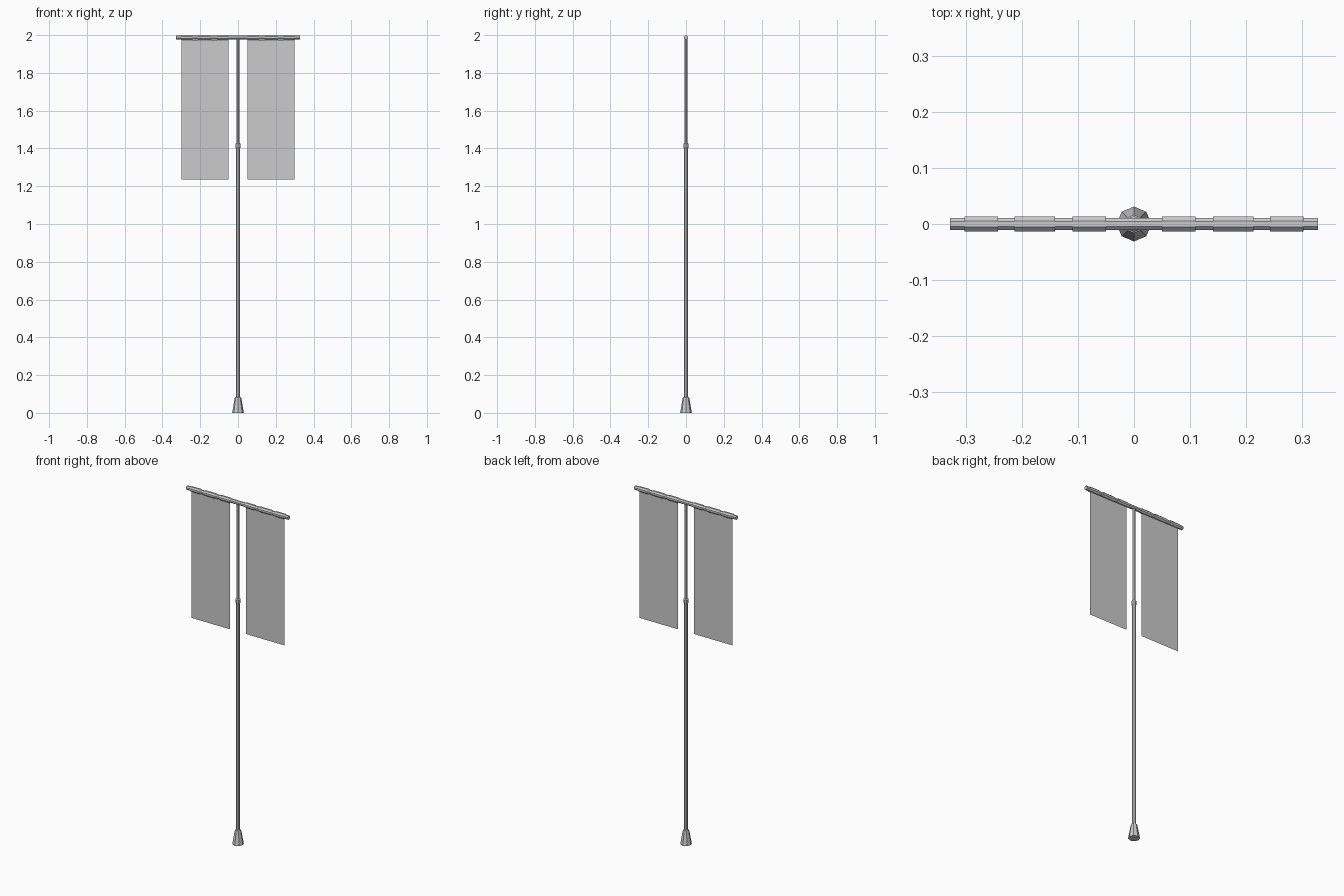
import bpy, bmesh, math
from mathutils import Matrix

if "Cube" in bpy.data.objects:
    bpy.data.objects.remove(bpy.data.objects["Cube"])

SIDES = 8
BAR_Z = 1.9865


def finish(bm, name):
    mesh = bpy.data.meshes.new(name)
    bm.to_mesh(mesh)
    bm.free()
    obj = bpy.data.objects.new(name, mesh)
    bpy.context.collection.objects.link(obj)
    return obj


def lathe(name, profile, phase=0.0, capped=True):
    """Flat-sided solid of revolution around z from (radius, height) pairs."""
    bm = bmesh.new()
    rings = []
    for r, z in profile:
        angles = [phase + 2 * math.pi * i / SIDES for i in range(SIDES)]
        rings.append([bm.verts.new((r * math.cos(a), r * math.sin(a), z)) for a in angles])
    for lo, hi in zip(rings, rings[1:]):
        for i in range(SIDES):
            j = (i + 1) % SIDES
            bm.faces.new((lo[i], lo[j], hi[j], hi[i]))
    if capped:
        bm.faces.new(rings[0][::-1])
        bm.faces.new(rings[-1])
    return finish(bm, name)


def tube_x(name, x0, x1, apothem, capped=True):
    """Octagonal tube along x with a flat side on top."""
    r = apothem / math.cos(math.pi / SIDES)
    obj = lathe(name, [(r, x0), (r, x1)], math.pi / SIDES, capped)
    obj.data.transform(Matrix.Translation((0, 0, BAR_Z)) @ Matrix.Rotation(math.pi / 2, 4, 'Y'))
    return obj


# Upright pole, in two slightly different thicknesses
lathe("lower_pole", [(0.0105, 0.07), (0.0105, 1.415)])
lathe("upper_pole", [(0.009, 1.415), (0.009, 1.98)])

# Flared foot and joint collar
lathe("foot", [(0.031, 0), (0.018, 0.075), (0.016, 0.082), (0.0105, 0.084)])
lathe("joint_collar", [(0.0105, 1.400), (0.014, 1.405), (0.014, 1.425), (0.009, 1.430)])

# Crossbar
tube_x("crossbar", -0.328, 0.328, 0.011)

# Cloth sheets with sleeves looped over the bar
for side, s in (("left", -1), ("right", 1)):
    for n, (a, b) in enumerate(((0.05, 0.11), (0.141, 0.213), (0.242, 0.302))):
        x0, x1 = sorted((s * a, s * b))
        tube_x(f"{side}_sleeve_{n + 1}", x0, x1, 0.0135, capped=False)
    bm = bmesh.new()
    corners = ((0.05, 1.235), (0.30, 1.235), (0.30, 1.973), (0.05, 1.973))
    bm.faces.new([bm.verts.new((s * x, 0, z)) for x, z in corners])
    finish(bm, f"{side}_banner")
